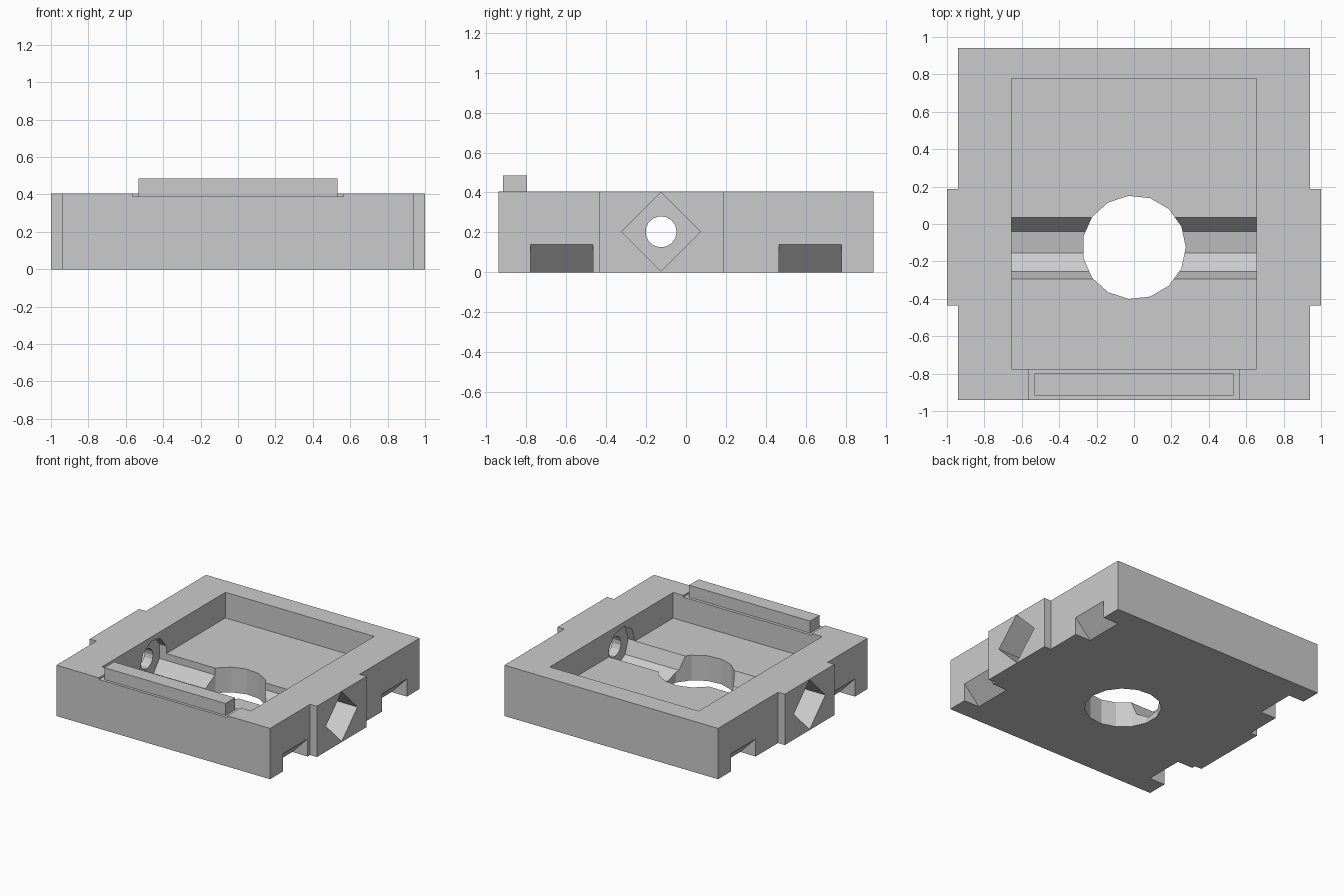
import bpy, bmesh, math
from mathutils import Vector

if "Cube" in bpy.data.objects:
    bpy.data.objects.remove(bpy.data.objects["Cube"])

grey = bpy.data.materials.new("light_grey")
grey.diffuse_color = (0.6, 0.6, 0.6, 1)
grey.use_nodes = True
grey.node_tree.nodes["Principled BSDF"].inputs["Base Color"].default_value = grey.diffuse_color


def prism(name, points, extrude):
    """Solid made by sweeping a flat outline along a vector."""
    bm = bmesh.new()
    face = bm.faces.new([bm.verts.new(p) for p in points])
    ext = bmesh.ops.extrude_face_region(bm, geom=[face], use_keep_orig=True)
    moved = [g for g in ext["geom"] if isinstance(g, bmesh.types.BMVert)]
    bmesh.ops.translate(bm, verts=moved, vec=Vector(extrude))
    bmesh.ops.recalc_face_normals(bm, faces=bm.faces)
    me = bpy.data.meshes.new(name)
    bm.to_mesh(me)
    bm.free()
    me.materials.append(grey)
    ob = bpy.data.objects.new(name, me)
    bpy.context.collection.objects.link(ob)
    return ob


def box(name, x0, x1, y0, y1, z0, z1):
    return prism(name, [(x0, y0, z0), (x1, y0, z0), (x1, y1, z0), (x0, y1, z0)],
                 (0, 0, z1 - z0))


def ring(n, r, start=0):
    return [(r * math.cos(start + 2 * math.pi * i / n),
             r * math.sin(start + 2 * math.pi * i / n)) for i in range(n)]


CY, CZ = -0.125, 0.203      # axis of the cross bore


def bore(name, n, r, x0, x1, start=0):
    return prism(name, [(x0, CY + a, CZ + b) for a, b in ring(n, r, start)],
                 (x1 - x0, 0, 0))


# tray body with a shallow wing on each side
half = [(0.94, -0.94), (1, -0.437), (1, 0.187), (0.94, 0.94)]
right = [half[0], (0.94, -0.437), half[1], half[2], (0.94, 0.187), half[3]]
outline = right + [(-x, y) for x, y in reversed(right)]
body = prism("tray_body", [(x, y, 0) for x, y in outline], (0, 0, 0.404))

# cutters: square pocket, ridge seat, nine-sided channel, round centre hole, cross bore
cutters = [
    box("pocket_cutter", -0.655, 0.655, -0.774, 0.777, 0.2, 0.6),
    box("seat_cutter", -0.565, 0.565, -1.0, -0.7, 0.39, 0.6),
    bore("channel_cutter", 9, 0.17, -0.715, 0.715, math.pi),
    prism("centre_hole_cutter",
          [(a, CY + b, -0.1) for a, b in ring(15, 0.277)], (0, 0, 0.4)),
    bore("bore_cutter", 15, 0.078, -1.1, 1.1),
]
for s in (-1, 1):
    # diamond sockets in the wings
    cutters.append(bore("diamond_cutter", 4, 0.198, s * 0.79, s * 1.1))
    # sloped finger notches under the side edges
    for y in (-0.78, 0.467):
        cutters.append(prism("notch_cutter",
                             [(s * 0.96, y, 0.1607), (s * 0.785, y, -0.0207),
                              (s * 0.96, y, -0.0207)], (0, 0.313, 0)))

for c in cutters:
    m = body.modifiers.new(c.name, 'BOOLEAN')
    m.operation, m.solver, m.object = 'DIFFERENCE', 'EXACT', c
    c.hide_render = True

# bake the cuts and discard the cutters
bpy.context.view_layer.update()
dg = bpy.context.evaluated_depsgraph_get()
baked = bpy.data.meshes.new_from_object(body.evaluated_get(dg))
body.modifiers.clear()
body.data = baked
for c in cutters:
    bpy.data.objects.remove(c)

# raised bar along the front rim
box("front_ridge", -0.533, 0.533, -0.918, -0.798, 0.385, 0.485)
